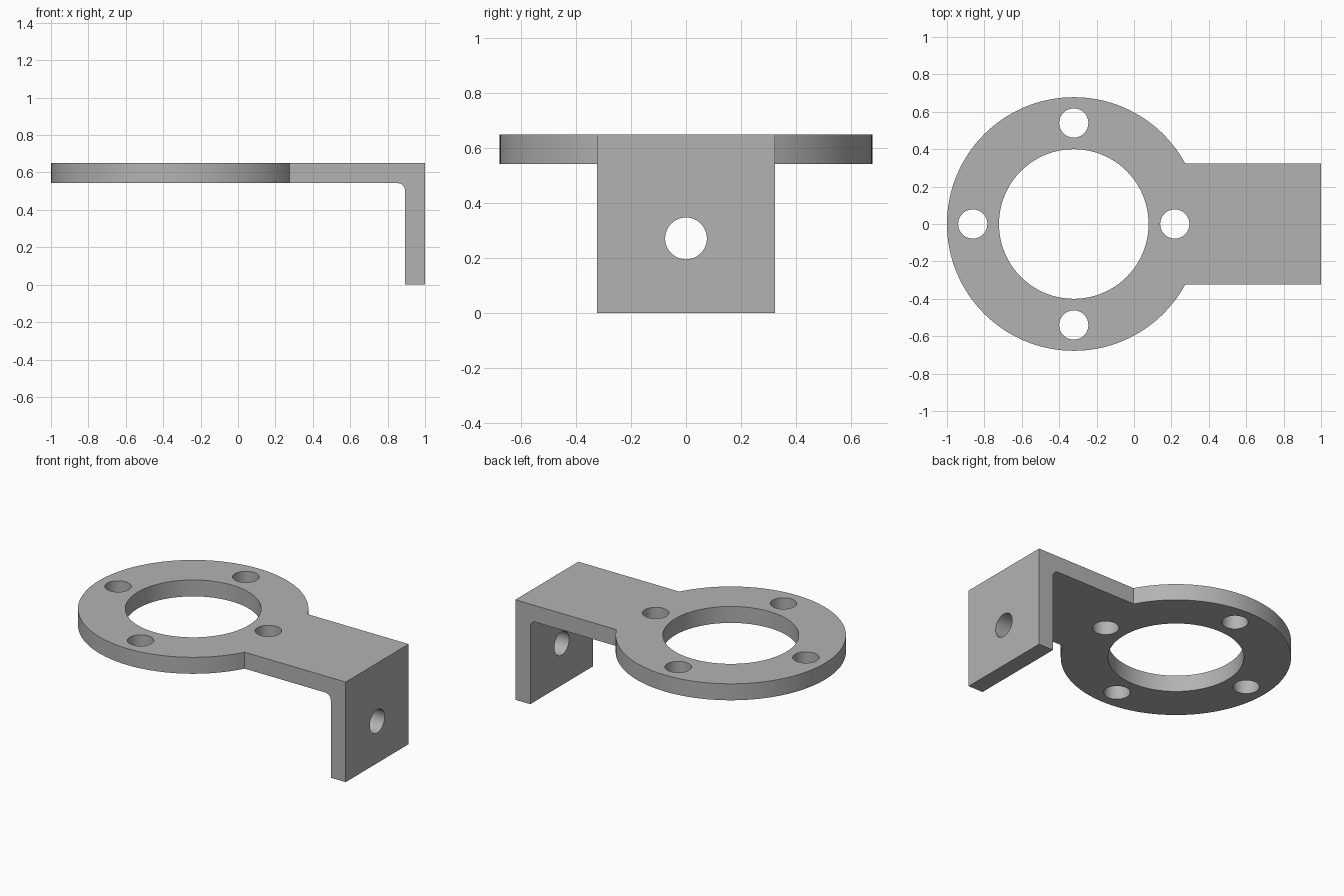
import bpy
import math
from mathutils import Matrix, Vector

if "Cube" in bpy.data.objects:
    bpy.data.objects.remove(bpy.data.objects["Cube"])

HEIGHT, THICK = 0.65, 0.107
UNDER = HEIGHT - THICK
HALF_WIDTH = 0.323
RING_X, RING_R, BORE_R = -0.322, 0.678, 0.40
BOLT_CIRCLE, BOLT_R = 0.54, 0.078
FILLET = 0.04

metal = bpy.data.materials.new("grey metal")
metal.use_nodes = True
metal.diffuse_color = (0.45, 0.45, 0.45, 1)
metal.node_tree.nodes["Principled BSDF"].inputs["Base Color"].default_value = metal.diffuse_color


def prism(name, outline, start, along):
    """Extrude a closed outline of 3D points by the vector 'along'."""
    n = len(outline)
    base = [Vector(p) + Vector(start) for p in outline]
    verts = base + [p + Vector(along) for p in base]
    faces = [list(range(n))[::-1], list(range(n, 2 * n))]
    faces += [[i, (i + 1) % n, n + (i + 1) % n, n + i] for i in range(n)]
    mesh = bpy.data.meshes.new(name)
    mesh.from_pydata(verts, [], faces)
    mesh.materials.append(metal)
    obj = bpy.data.objects.new(name, mesh)
    bpy.context.collection.objects.link(obj)
    return obj


def cylinder(name, centre, radius, depth, sides, turn=Matrix()):
    ring = [(radius * math.cos(math.tau * i / sides),
             radius * math.sin(math.tau * i / sides), 0) for i in range(sides)]
    obj = prism(name, ring, (0, 0, -depth / 2), (0, 0, depth))
    obj.data.transform(Matrix.Translation(centre) @ turn)
    return obj


def combine(target, other, operation):
    mod = target.modifiers.new(operation.title(), "BOOLEAN")
    mod.operation, mod.solver, mod.object = operation, "EXACT", other
    bpy.context.view_layer.objects.active = target
    bpy.ops.object.modifier_apply(modifier=mod.name)
    bpy.data.objects.remove(other)


# Angle arm: L-shaped side profile with a rounded inner corner
inner = 1 - THICK
corner = [(inner - FILLET + FILLET * math.sin(a), 0, UNDER - FILLET + FILLET * math.cos(a))
          for a in (math.pi / 2 * i / 8 for i in range(9))]
profile = [(0, 0, HEIGHT), (0, 0, UNDER), *corner, (inner, 0, 0), (1, 0, 0), (1, 0, HEIGHT)]
bracket = prism("mounting_bracket", profile, (0, HALF_WIDTH, 0), (0, -2 * HALF_WIDTH, 0))

# Round flange
mid = HEIGHT - THICK / 2
combine(bracket, cylinder("flange", (RING_X, 0, mid), RING_R, THICK, 128), "UNION")

# Central bore, four bolt holes and the hole through the upright leg
combine(bracket, cylinder("bore", (RING_X, 0, mid), BORE_R, 0.4, 96), "DIFFERENCE")
for i in range(4):
    a = math.pi / 2 * i
    spot = (RING_X + BOLT_CIRCLE * math.cos(a), BOLT_CIRCLE * math.sin(a), mid)
    combine(bracket, cylinder("bolt_hole", spot, BOLT_R, 0.4, 48), "DIFFERENCE")
sideways = Matrix.Rotation(math.pi / 2, 4, "Y")
combine(bracket, cylinder("leg_hole", (1 - THICK / 2, 0, 0.272), 0.076, 0.4, 48, sideways), "DIFFERENCE")

# Smooth curved walls, keep the edges crisp
bpy.ops.object.select_all(action="DESELECT")
bracket.select_set(True)
bpy.context.view_layer.objects.active = bracket
bpy.ops.object.shade_smooth_by_angle(angle=math.radians(30))
